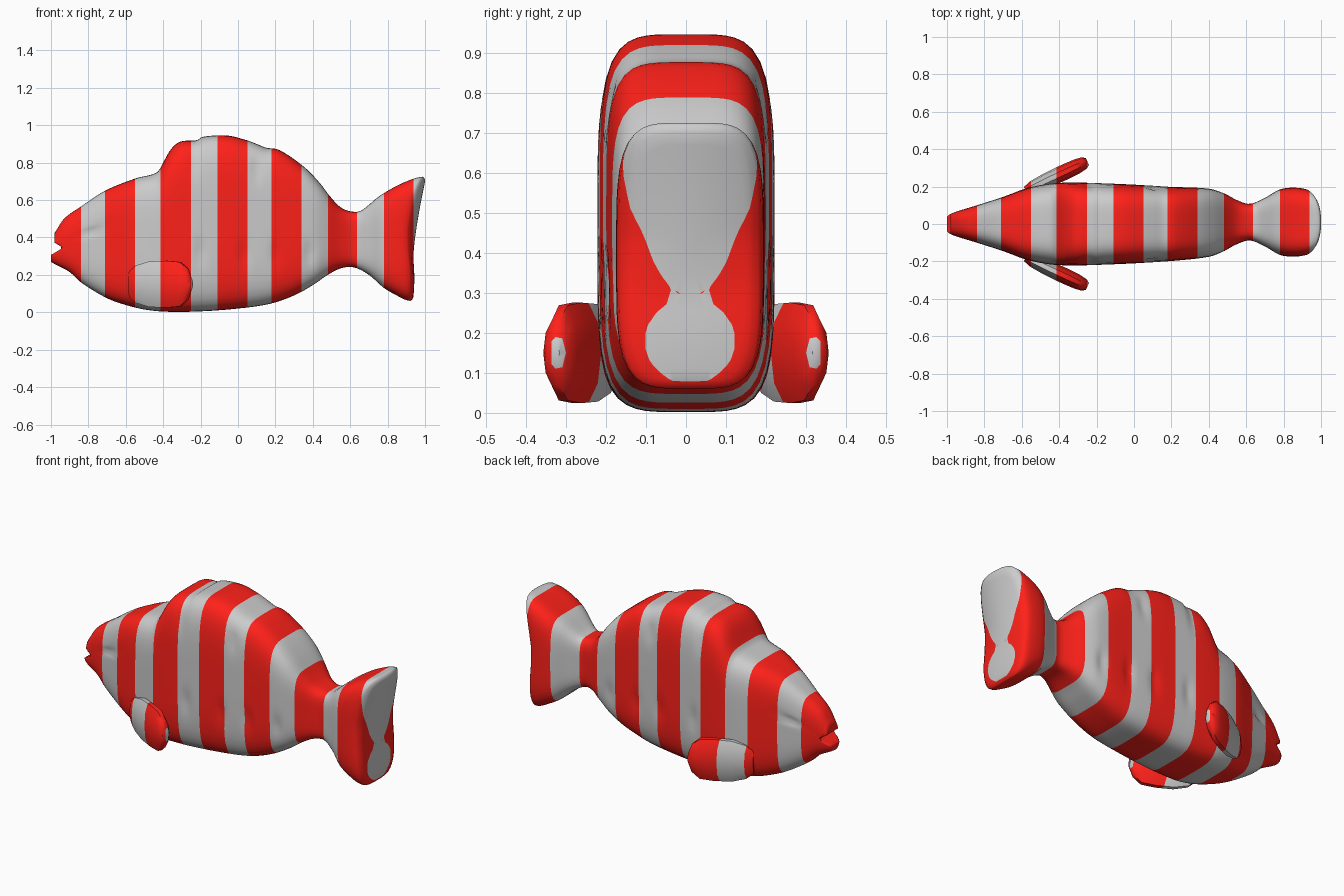
import bpy, bmesh, math
from math import sin, cos, pi, exp, radians

if "Cube" in bpy.data.objects:
    bpy.data.objects.remove(bpy.data.objects["Cube"])

STRIPES = [-0.84, -0.71, -0.55, -0.415, -0.25, -0.11, 0.05, 0.18, 0.34, 0.48, 0.635, 0.78, 0.937]

# side profile, belly profile and half width, all along x
TOP = [(-1, .40), (-.98, .425), (-.93, .50), (-.84, .565), (-.71, .65), (-.55, .715), (-.43, .75),
       (-.40, .80), (-.36, .87), (-.31, .912), (-.22, .92), (-.19, .938), (-.06, .945), (.04, .922),
       (.10, .90), (.15, .88), (.22, .868), (.35, .78), (.43, .70), (.50, .61), (.55, .56), (.60, .54),
       (.65, .54), (.70, .575), (.74, .615), (.82, .675), (.885, .712), (.92, .725), (.932, .72), (.94, .70)]
BOTTOM = [(-1, .27), (-.98, .258), (-.90, .215), (-.84, .16), (-.71, .08), (-.62, .045), (-.5, .015),
          (-.38, .003), (-.2, .005), (0, .02), (.17, .045), (.3, .09), (.4, .145), (.48, .2), (.55, .235),
          (.62, .24), (.7, .2), (.78, .13), (.85, .09), (.9, .066), (.93, .062), (.94, .08)]
WIDTH = [(-1, .042), (-.98, .056), (-.84, .10), (-.7, .145), (-.56, .195), (-.4, .22), (-.1, .215),
         (.2, .198), (.4, .182), (.48, .155), (.55, .118), (.62, .098), (.7, .13), (.78, .172),
         (.85, .184), (.92, .18), (.932, .17), (.94, .15)]

# dents on the sides: x, z, radius x, radius z, depth, tilt
DENTS = [(-.20, .32, .03, .06, .012, 0), (.03, .31, .03, .06, .012, 0), (.20, .31, .03, .06, .012, 0),
         (.38, .31, .03, .06, .012, 0), (.10, .76, .03, .05, .012, 0), (-.24, .80, .03, .06, .008, 0),
         (-.77, .435, .07, .014, .016, .35)]


def curve(pts, x):
    n = len(pts)
    def slope(i):
        a, b = pts[max(i - 1, 0)], pts[min(i + 1, n - 1)]
        return (b[1] - a[1]) / (b[0] - a[0])
    for i in range(n - 1):
        (x0, y0), (x1, y1) = pts[i], pts[i + 1]
        if x <= x1 + 1e-9:
            h = x1 - x0
            t = (x - x0) / h
            return ((2*t**3 - 3*t*t + 1) * y0 + (t**3 - 2*t*t + t) * h * slope(i)
                    + (3*t*t - 2*t**3) * y1 + (t**3 - t*t) * h * slope(i + 1))
    return pts[-1][1]


def material(name, rgb):
    m = bpy.data.materials.new(name)
    m.diffuse_color = (*rgb, 1)
    m.use_nodes = True
    m.node_tree.nodes["Principled BSDF"].inputs["Base Color"].default_value = m.diffuse_color
    return m


grey = material("grey", (.8, .8, .8))
red = material("red", (1, .015, .01))


def loft(rings):
    bm = bmesh.new()
    loops = [[bm.verts.new(p) for p in r] for r in rings]
    n = len(loops[0])
    for a, b in zip(loops, loops[1:]):
        for i in range(n):
            bm.faces.new((a[i], a[(i + 1) % n], b[(i + 1) % n], b[i]))
    bm.faces.new(loops[0])
    bm.faces.new(loops[-1])
    return bm


def finish(bm, name, angle):
    # cut along the stripe planes, then colour by position
    for x in STRIPES:
        bmesh.ops.bisect_plane(bm, geom=bm.verts[:] + bm.edges[:] + bm.faces[:], dist=1e-5,
                               plane_co=(x, 0, 0), plane_no=(1, 0, 0))
    for f in bm.faces:
        x = f.calc_center_median().x
        f.material_index = 1 - sum(x > s for s in STRIPES) % 2
    bmesh.ops.recalc_face_normals(bm, faces=bm.faces[:])
    me = bpy.data.meshes.new(name)
    bm.to_mesh(me)
    bm.free()
    me.materials.append(grey)
    me.materials.append(red)
    ob = bpy.data.objects.new(name, me)
    bpy.context.collection.objects.link(ob)
    bpy.ops.object.select_all(action='DESELECT')
    ob.select_set(True)
    bpy.context.view_layer.objects.active = ob
    bpy.ops.object.shade_smooth_by_angle(angle=radians(angle))
    return ob


def shape(x, y, z):
    # side dents and eye crease
    for dx, dz, rx, rz, depth, tilt in DENTS:
        u, v = x - dx, z - dz
        u, v = u * cos(tilt) + v * sin(tilt), v * cos(tilt) - u * sin(tilt)
        if abs(y) > .03:
            y -= math.copysign(depth * exp(-(u / rx)**2 - (v / rz)**2), y)
    # mouth notch
    if x < -.9:
        x = max(x, -.935 - 1.7 * abs(z - .345))
        if z > .345:
            x = max(x, -.98)
    # slanted, slightly hollow trailing edge of the tail
    if x > .7:
        up = max(0, z - .29)
        edge = .937 + .068 * (up / .43)**1.4 - min(1.2, .45 + 5 * up) * y * y
        if z < .29:
            edge += .006 * sin(pi * (.29 - z) / .22)
        x = .7 + (x - .7) * (edge - .7) / .24
    # the rear half leans a touch to one side
    return x, y + .01 * min(1, max(0, (x - .2) / .3)), z


def body_ring(x, s=1.0, n=72):
    zt, zb, w = curve(TOP, x), curve(BOTTOM, x), curve(WIDTH, x)
    p = 4.5 if x > -.6 else 4.5 - 2 * (-.6 - x) / .4
    pts = []
    for i in range(n):
        c, d = cos(2 * pi * i / n), sin(2 * pi * i / n)
        r = s / (abs(c)**p + abs(d)**p)**(1 / p)
        pts.append(shape(x, r * c * w, (zt + zb) / 2 + r * d * (zt - zb) / 2))
    return pts


# body with dorsal hump and tail in one skin
caps = [.9, .75, .6, .45, .3, .15, .03]
xs = [-1 + .01 * i for i in range(12)] + [-.88 + .0155 * i for i in range(116)]
xs += [.925, .932, .937, .94]
rings = [body_ring(-1, s) for s in reversed(caps)]
rings += [body_ring(x) for x in xs]
rings += [body_ring(.94, s) for s in caps]
finish(loft(rings), "fish_body", 60)

# side fins: chunky few-sided paddles
FIN = [(0, .07, .02), (.04, .105, .033), (.12, .128, .04), (.22, .132, .042),
       (.30, .125, .04), (.345, .085, .034), (.365, .03, .02)]
lean = radians(25)
for side, name in ((1, "side_fin_left"), (-1, "side_fin_right")):
    rings = []
    for u, h, t in FIN:
        ring = []
        for i in range(10):
            a = 2 * pi * i / 10
            v = t * cos(a)
            ring.append((-.58 + u * cos(lean) - v * sin(lean),
                         side * (.18 + u * sin(lean) + v * cos(lean)), .15 + h * sin(a)))
        rings.append(ring)
    finish(loft(rings), name, 50)
